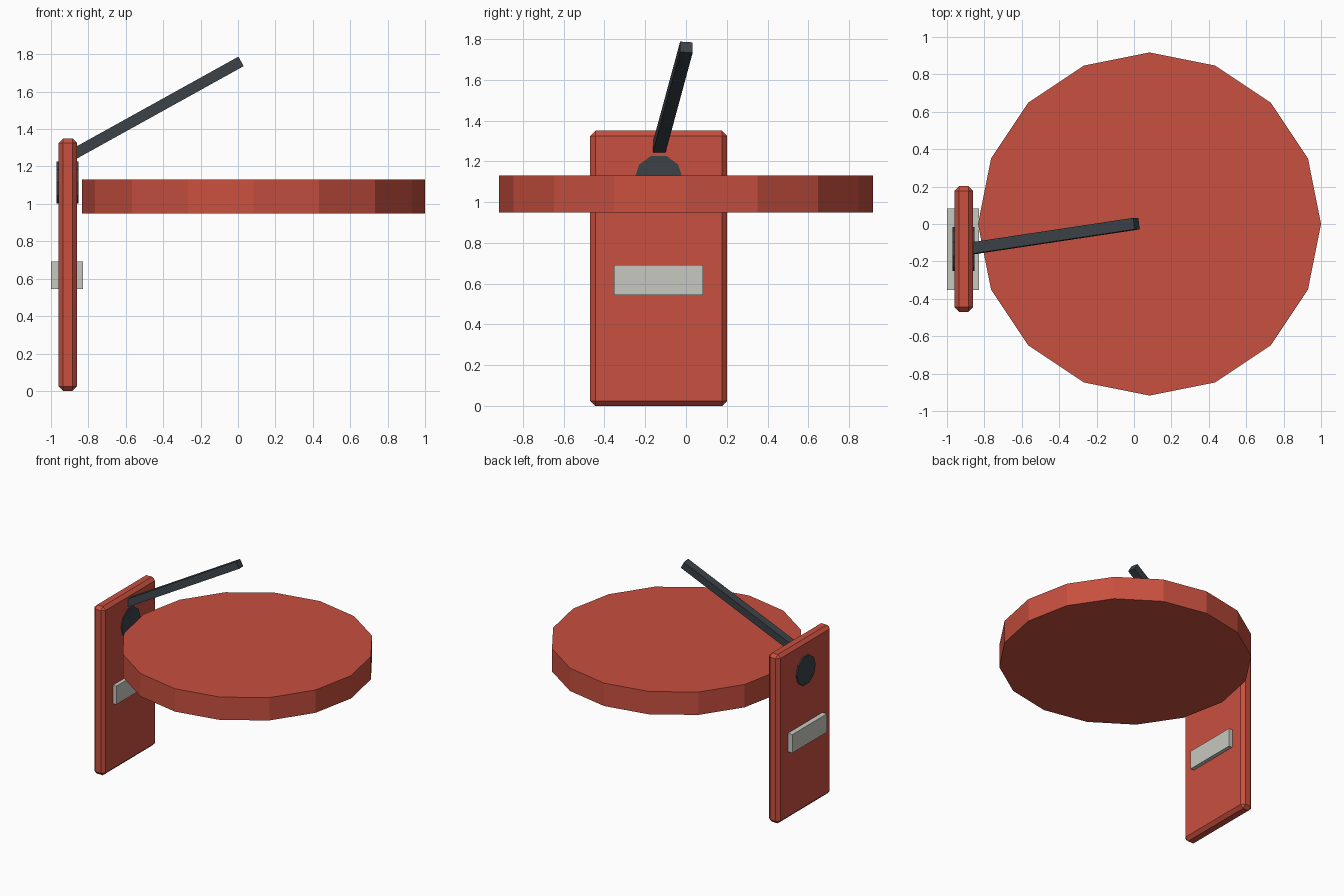
import bpy
from math import radians, pi
from mathutils import Euler, Vector

default = bpy.data.objects.get("Cube")
if default:
    bpy.data.objects.remove(default, do_unlink=True)


def material(name, r, g, b):
    m = bpy.data.materials.new(name)
    m.use_nodes = True
    m.diffuse_color = (r, g, b, 1)
    m.node_tree.nodes["Principled BSDF"].inputs["Base Color"].default_value = (r, g, b, 1)
    return m


red = material("brick red", 0.58, 0.08, 0.05)
slate = material("dark slate", 0.045, 0.055, 0.065)
grey = material("light grey", 0.58, 0.58, 0.54)


def finish(name, mat):
    ob = bpy.context.object
    ob.name = name
    ob.data.materials.append(mat)
    return ob


def box(name, mat, centre, size, rotation=(0, 0, 0)):
    bpy.ops.mesh.primitive_cube_add(size=1, location=centre, rotation=rotation)
    ob = finish(name, mat)
    ob.scale = size
    bpy.context.view_layer.update()
    bpy.ops.object.transform_apply(location=False, rotation=False, scale=True)
    return ob


def disc(name, mat, sides, radius, depth, centre, rotation=(0, 0, 0)):
    bpy.ops.mesh.primitive_cylinder_add(vertices=sides, radius=radius, depth=depth,
                                        location=centre, rotation=rotation)
    return finish(name, mat)


# Round slab
disc("round_slab", red, 16, 0.917, 0.183, (0.083, 0, 1.04))

# Upright panel with chamfered edges
panel = box("upright_panel", red, (-0.91, -0.134, 0.675), (0.1, 0.672, 1.35))
chamfer = panel.modifiers.new("chamfer", 'BEVEL')
chamfer.width = 0.025
chamfer.segments = 1

# Grey bar through the panel
box("cross_bar", grey, (-0.915, -0.134, 0.618), (0.17, 0.436, 0.147))

# Ten-sided hub through the panel, flat side up
disc("hub", slate, 10, 0.118, 0.118, (-0.912, -0.134, 1.115), (0, pi / 2, 0))

# Slanted arm rising from the panel to above the slab
tilt = Euler((radians(-7.5), radians(61), 0))
length = 1.05
end = Vector((0.013, 0.002, 1.76))
axis = tilt.to_matrix() @ Vector((0, 0, 1))
box("slanted_arm", slate, end - axis * length / 2, (0.058, 0.062, length), tilt)
